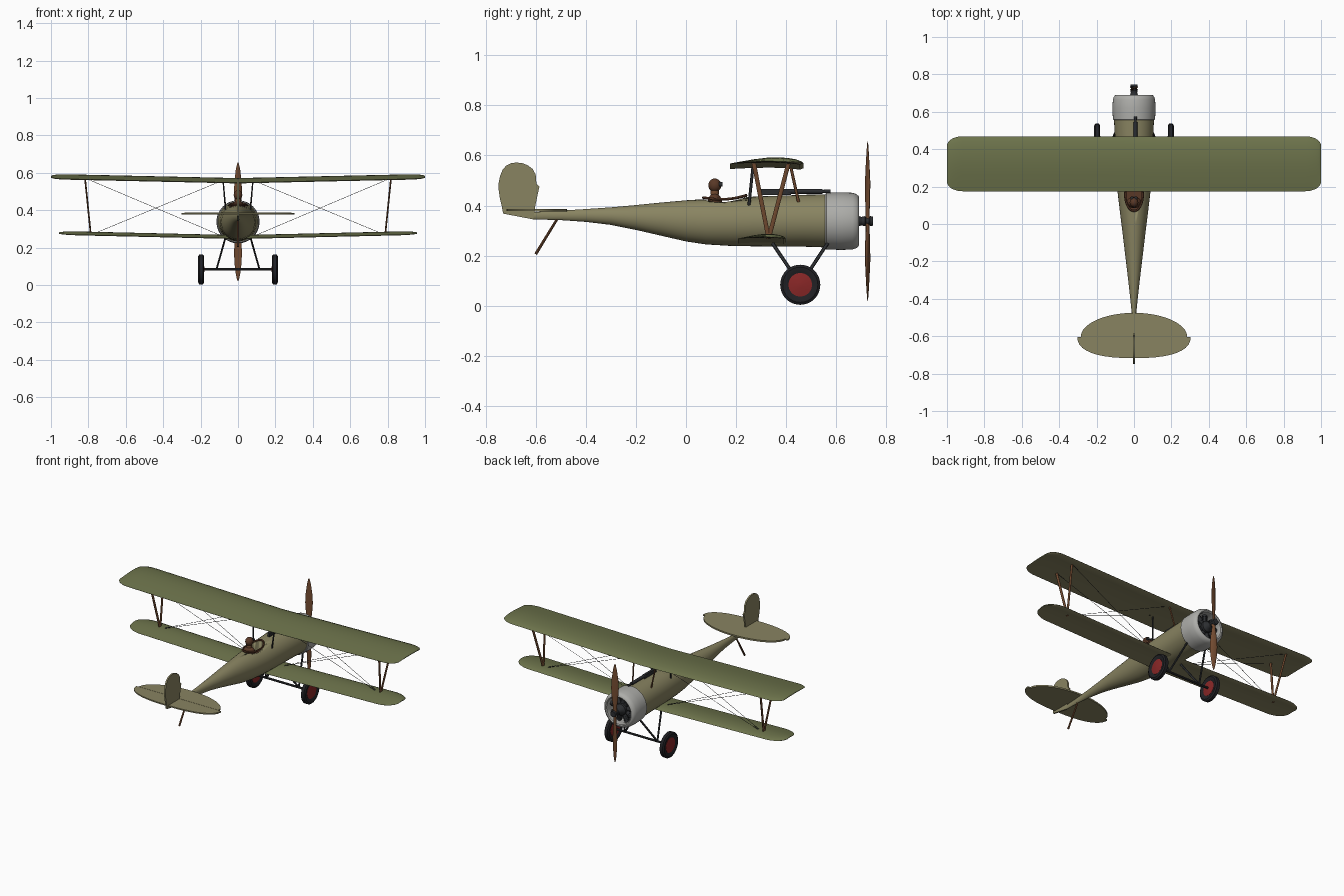
import bpy, bmesh, math
from mathutils import Vector, Matrix

if "Cube" in bpy.data.objects:
    bpy.data.objects.remove(bpy.data.objects["Cube"])

def mat(name, r, g, b):
    m = bpy.data.materials.new(name)
    m.diffuse_color = (r, g, b, 1)
    m.use_nodes = True
    m.node_tree.nodes["Principled BSDF"].inputs["Base Color"].default_value = m.diffuse_color
    return m

OLIVE = mat("olive", .15, .17, .07)
LINEN = mat("linen", .25, .23, .12)
METAL = mat("aluminium", .42, .42, .40)
WOOD = mat("wood", .17, .07, .03)
DARK = mat("dark_metal", .025, .027, .03)
RUBBER = mat("rubber", .015, .015, .018)
RED = mat("red", .25, .02, .02)
LEATHER = mat("leather", .10, .04, .02)

def finish(name, bm, *mats, smooth=True):
    bmesh.ops.recalc_face_normals(bm, faces=bm.faces)
    me = bpy.data.meshes.new(name)
    bm.to_mesh(me)
    bm.free()
    ob = bpy.data.objects.new(name, me)
    bpy.context.collection.objects.link(ob)
    for m in mats:
        me.materials.append(m)
    if smooth:
        bpy.ops.object.select_all(action='DESELECT')
        ob.select_set(True)
        bpy.context.view_layer.objects.active = ob
        bpy.ops.object.shade_smooth_by_angle(angle=math.radians(35))
    return ob

def loft(name, rings, *mats, close=False):
    """Skin between rings of points; capped, or joined end to start."""
    bm = bmesh.new()
    vs = [[bm.verts.new(p) for p in r] for r in rings]
    n = len(vs[0])
    for a, b in zip(vs, vs[1:] + vs[:1] if close else vs[1:]):
        for i in range(n):
            bm.faces.new((a[i], a[(i + 1) % n], b[(i + 1) % n], b[i]))
    if not close:
        bm.faces.new(vs[0])
        bm.faces.new(vs[-1])
    return finish(name, bm, *mats)

def ellipse(y, zc, w, h, n=36, x=0):
    return [(x + w * math.cos(t), y, zc + h * math.sin(t)) for t in (2 * math.pi * i / n for i in range(n))]

def lathe_x(name, x, y, z, prof, m, close=False, n=36):
    return loft(name, [[(x + a, y + r * math.cos(t), z + r * math.sin(t))
                        for t in (2 * math.pi * i / n for i in range(n))] for a, r in prof], m, close=close)

def rod(name, a, b, r, m, n=8, flat=1.0, r2=None):
    """Rod from a to b; flat < 1 thins it sideways (x)."""
    a, b = Vector(a), Vector(b)
    d = b - a
    side = Vector((1, 0, 0)) if abs(d.normalized().x) < .9 else Vector((0, 0, 1))
    v = d.cross(side).normalized()
    u = v.cross(d).normalized()
    return loft(name, [[p + u * flat * q * math.cos(t) + v * q * math.sin(t)
                        for t in (2 * math.pi * i / n for i in range(n))]
                       for p, q in ((a, r), (b, r2 or r))], m)

def plate(name, pts, off, m):
    """Thin plate: outline extruded both ways by off."""
    o = Vector(off)
    return loft(name, [[Vector(p) - o for p in pts], [Vector(p) + o for p in pts]], m)

def box(name, c, s, m):
    bm = bmesh.new()
    bmesh.ops.create_cube(bm, size=1, matrix=Matrix.Translation(c) @ Matrix.Diagonal((*s, 1)))
    return finish(name, bm, m, smooth=False)

def ball(name, c, s, m):
    bm = bmesh.new()
    bmesh.ops.create_uvsphere(bm, u_segments=20, v_segments=12, radius=1,
                              matrix=Matrix.Translation(c) @ Matrix.Diagonal((*s, 1)))
    return finish(name, bm, m)

# fuselage: y, bottom z, top z, half width
stations = [(.56, .233, .445, .107), (.47, .236, .443, .103), (.3, .237, .437, .096), (.18, .239, .431, .089),
            (.08, .245, .426, .077), (0, .257, .421, .067), (-.1, .28, .412, .055), (-.2, .303, .402, .043),
            (-.3, .323, .393, .031), (-.4, .335, .386, .02), (-.5, .342, .380, .01), (-.61, .345, .374, .005)]
fus = loft("fuselage", [ellipse(y, (a + b) / 2, w, (b - a) / 2) for y, a, b, w in stations], LINEN)

# cockpit opening, rim and pilot
hole = [(.047 * math.cos(t), .155 + .085 * math.sin(t)) for t in (2 * math.pi * i / 32 for i in range(32))]
cut = loft("cockpit_cutter", [[(x, y, z) for x, y in hole] for z in (.36, .5)], LEATHER)
cut.hide_render = True
cut.hide_viewport = True
mod = fus.modifiers.new("cockpit", 'BOOLEAN')
mod.operation = 'DIFFERENCE'
mod.object = cut
rim = [Vector((x, y, .421 + .05 * (y - .07) + .011 * (1 - (x / .047) ** 2))) for x, y in hole]
loft("cockpit_rim", [[p + Vector(((p.x / .047) * .006 * math.cos(k), (p.y - .155) / .085 * .006 * math.cos(k),
                                   .006 * math.sin(k))) for k in (i * math.pi / 3 for i in range(6))]
                     for p in rim], LEATHER, close=True)
plate("cockpit_floor", [(x, y, .366) for x, y in hole], (0, 0, .003), LEATHER)
ball("pilot_torso", (0, .115, .405), (.04, .03, .045), LEATHER)
ball("pilot_head", (0, .115, .481), (.023, .026, .027), LEATHER)
rod("pilot_scarf", (0, .115, .445), (0, .115, .46), .017, WOOD, 12)
for s in (-1, 1):
    rod("goggle_lens", (s * .01, .132, .485), (s * .011, .146, .485), .009, DARK, 12)

# cowling with open front, and rotary engine
cowl = [(.555, .108), (.56, .113), (.62, .115), (.665, .113), (.68, .108), (.689, .1), (.691, .092),
        (.687, .086), (.66, .084), (.6, .1), (.56, .1)]
loft("cowling", [ellipse(y, .338, r, r, 48) for y, r in cowl], METAL, close=True)
loft("engine_firewall", [ellipse(y, .338, .1, .1) for y in (.562, .59)], DARK)
loft("crankcase", [ellipse(y, .338, r, r, 24) for y, r in ((.59, .036), (.67, .036), (.685, .022), (.71, .014))], DARK)
for i in range(9):
    t = 2 * math.pi * i / 9 + math.pi / 2
    d = Vector((math.cos(t), 0, math.sin(t)))
    c = Vector((0, .643, .338))
    rod("engine_cylinder", c + d * .03, c + d * .084, .014, DARK, 12)
    for k in (.05, .06, .07):
        rod("cooling_fin", c + d * k, c + d * (k + .004), .017, DARK, 12)

# propeller
loft("propeller_hub", [ellipse(y, .338, r, r, 20) for y, r in
                       ((.703, .018), (.715, .02), (.719, .014), (.731, .014), (.735, .02), (.747, .018))], DARK)
blade = [(.0, .011, .012), (.04, .011, .011), (.09, .018, .012), (.16, .023, .011), (.22, .02, .008),
         (.28, .012, .005), (.31, .005, .003), (.318, .001, .001)]
for s in (-1, 1):
    rings = []
    for r, w, th in blade:
        a = s * (.55 - r)
        rings.append([(w * math.cos(t) * math.cos(a) - th * .6 * math.sin(t) * math.sin(a),
                       .725 + w * math.cos(t) * math.sin(a) + th * .6 * math.sin(t) * math.cos(a), .338 + s * r)
                      for t in (2 * math.pi * i / 16 for i in range(16))])
    loft("propeller_blade", rings, WOOD)

# wings: cambered section, dihedral and rounded tips
TOP = [(0, .12), (.03, .4), (.1, .7), (.22, .93), (.36, 1), (.5, .95), (.68, .7), (.85, .36), (1, .04)]
BOT = [(1, 0), (.75, .14), (.45, .22), (.2, .1), (.05, -.1)]

def wing(name, span, le, te, z0, rise, thick, tip, round_):
    rings = []
    xs = [0, .3, .6] + [(1 - tip / span) + tip / span * math.sin(k * math.pi / 18) for k in range(10)]
    for u in [-x for x in reversed(xs[1:])] + xs:
        q = max(0, (abs(u) * span - span + tip) / tip)
        f = math.sqrt(max(0, 1 - q * q))
        k = 1 - round_ * (1 - f)
        mid = (le + te) / 2
        l, t = mid + (le - mid) * k, mid + (te - mid) * k
        h = thick * (.25 + .75 * f)
        rings.append([(u * span, l + (t - l) * a, z0 + rise * abs(u) + h * b + (thick - h) * .4)
                      for a, b in TOP + BOT])
    ob = loft(name, rings, OLIVE, LINEN)
    for p in ob.data.polygons:
        p.material_index = int(p.normal.z < -.1)

wing("upper_wing", 1.0, .469, .175, .546, .022, .026, .085, .34)
wing("lower_wing", .957, .398, .207, .248, .022, .019, .11, .75)

# tailplane, elevator, rudder
N = 20
front = [(.285 * math.cos(math.pi * i / N), -.605 + .13 * math.sin(math.pi * i / N), .382) for i in range(N + 1)]
plate("tailplane", front, (0, 0, .005), LINEN)
def sp(v, e):
    return math.copysign(abs(v) ** e, v)
back = [(.303 * sp(math.cos(math.pi * i / N), .8), -.605 - .112 * math.sin(math.pi * i / N) ** .85, .382)
        for i in range(N + 1)]
plate("elevator", back, (0, 0, .004), LINEN)
rud = [(-.61, .345), (-.602, .396), (-.593, .44), (-.585, .476), (-.597, .487), (-.6, .524), (-.611, .545),
       (-.63, .56), (-.652, .569), (-.676, .572), (-.698, .569), (-.717, .56), (-.732, .543), (-.742, .518),
       (-.748, .49), (-.748, .464), (-.743, .43), (-.735, .396), (-.73, .368)]
plate("rudder", [(0, y, z) for y, z in rud], (.005, 0, 0), LINEN)
rod("tail_skid", (0, -.515, .345), (0, -.6, .206), .005, WOOD, r2=.006)

# struts, rigging and undercarriage on both sides
for s in (-1, 1):
    foot = (s * .787, .33, .268)
    for y in (.27, .41):
        top = (s * .818, y, .572)
        rod("wing_strut", foot, top, .009, WOOD, 10, .5)
        rod("landing_wire", foot, (s * .085, y, .558), .0012, DARK, 5)
        rod("flying_wire", (s * .085, .33, .262), top, .0012, DARK, 5)
    rod("rear_cabane_strut", (s * .066, .25, .39), (s * .08, .268, .563), .006, DARK, 8, .6)
    rod("front_cabane_strut", (s * .066, .45, .41), (s * .08, .417, .56), .006, WOOD, 8, .6)
    for y in (.345, .565):
        rod("undercarriage_strut", (s * .068, y, .25), (s * .115, .456, .084), .007, DARK, 8, .7)
    lathe_x("tyre", s * .197, .456, .084,
            [(-.009, .045), (-.015, .06), (-.016, .07), (-.01, .08), (.01, .08), (.016, .07), (.015, .06),
             (.009, .045)], RUBBER, close=True, n=40)
    lathe_x("wheel_disc", s * .197, .456, .084, [(-.017, .012), (-.011, .047), (.011, .047), (.017, .012)], RED)
rod("axle", (-.205, .456, .084), (.205, .456, .084), .007, DARK)

# machine gun
box("gun_body", (.008, .36, .454), (.016, .12, .024), DARK)
rod("gun_jacket", (.008, .41, .457), (.008, .545, .457), .010, DARK, 12)
rod("gun_muzzle", (.008, .545, .457), (.008, .576, .457), .006, DARK, 12, r2=.008)
